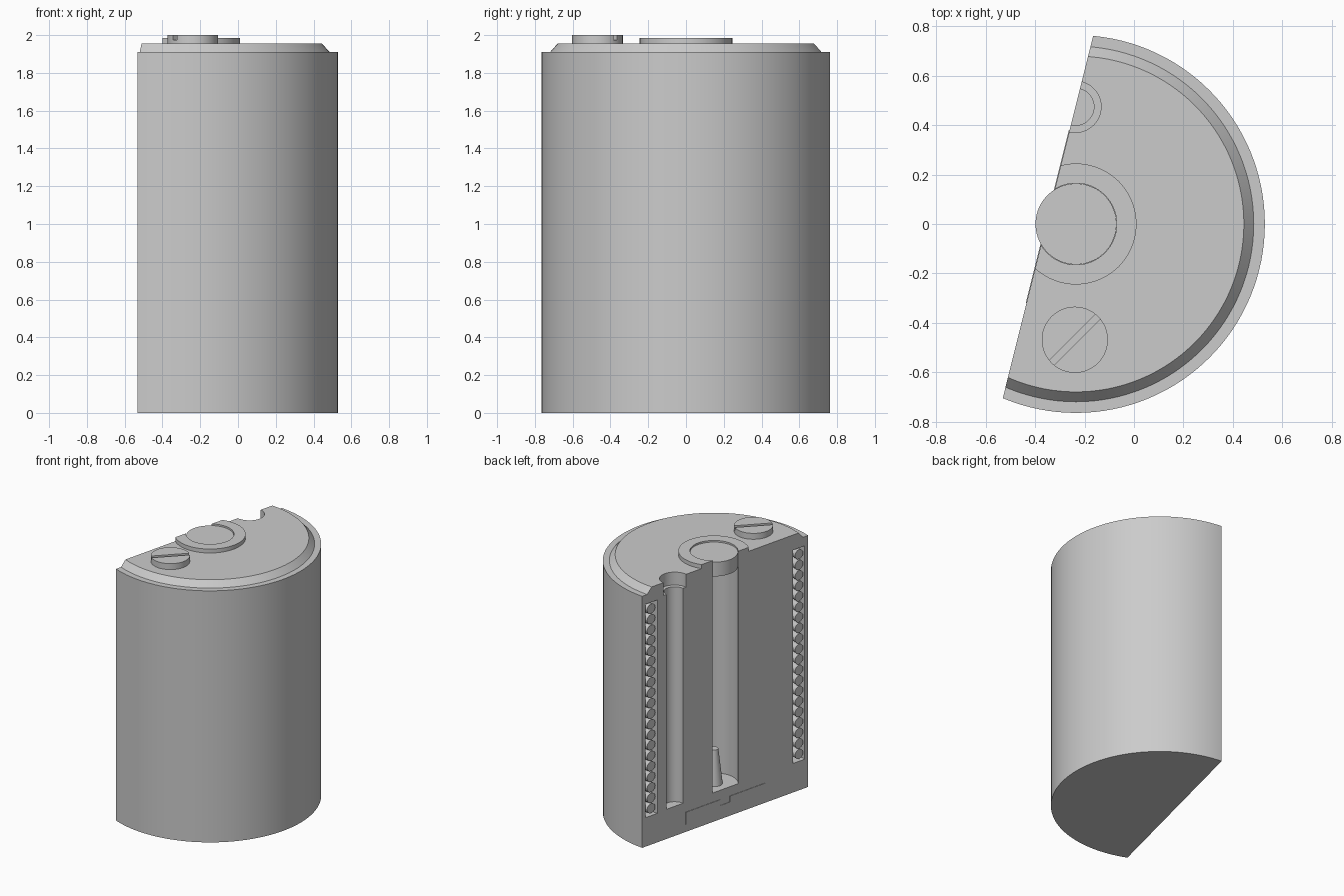
import bpy, bmesh
from math import radians, cos, sin, tau
from mathutils import Matrix, Vector

default = bpy.data.objects.get("Cube")
if default:
    bpy.data.objects.remove(default, do_unlink=True)

CUT = -0.117          # section plane, in the model's local frame
FLOOR, CEIL = 0.22, 1.84
BORE_R = 0.165
PLACE = Matrix.Translation((-0.235, 0, 0)) @ Matrix.Rotation(radians(-14), 4, 'Z')

grey = bpy.data.materials.new("plain_grey")
grey.use_nodes = True
grey.diffuse_color = (0.6, 0.6, 0.6, 1)
grey.node_tree.nodes["Principled BSDF"].inputs["Base Color"].default_value = (0.6, 0.6, 0.6, 1)


def make(name, bm):
    bmesh.ops.remove_doubles(bm, verts=bm.verts, dist=1e-5)
    bmesh.ops.recalc_face_normals(bm, faces=bm.faces)
    mesh = bpy.data.meshes.new(name)
    bm.to_mesh(mesh)
    bm.free()
    mesh.materials.append(grey)
    obj = bpy.data.objects.new(name, mesh)
    bpy.context.collection.objects.link(obj)
    return obj


def lathe(name, profile, closed=False, at=(0, 0), steps=96):
    """Spin (radius, height) points around a vertical axis."""
    bm = bmesh.new()
    verts = [bm.verts.new((r, 0, z)) for r, z in profile]
    pairs = list(zip(verts, verts[1:]))
    if closed:
        pairs.append((verts[-1], verts[0]))
    edges = [bm.edges.new(p) for p in pairs]
    bmesh.ops.spin(bm, geom=verts + edges, cent=(0, 0, 0), axis=(0, 0, 1),
                   angle=tau, steps=steps, use_duplicate=False)
    bmesh.ops.translate(bm, verts=bm.verts, vec=(at[0], at[1], 0))
    return make(name, bm)


def disc(name, r, low, high, at=(0, 0), steps=48):
    return lathe(name, [(0, low), (r, low), (r, high), (0, high)], at=at, steps=steps)


def box(name, size, centre, turn=0):
    bm = bmesh.new()
    bmesh.ops.create_cube(bm, size=1)
    bm.transform(Matrix.Translation(centre) @ Matrix.Rotation(turn, 4, 'Z')
                 @ Matrix.Diagonal((*size, 1)))
    return make(name, bm)


def subtract(obj, *cutters):
    for cutter in cutters:
        cutter.hide_render = True
        mod = obj.modifiers.new("cut", 'BOOLEAN')
        mod.operation = 'DIFFERENCE'
        mod.solver = 'EXACT'
        mod.object = cutter
    bpy.context.view_layer.update()
    graph = bpy.context.evaluated_depsgraph_get()
    mesh = bpy.data.meshes.new_from_object(obj.evaluated_get(graph))
    obj.modifiers.clear()
    obj.data = mesh


# Cutters: section block, bolt bore with counterbore, screw slot
section = box("section_cutter", (2, 4, 6), (CUT - 1, 0, 1))
bolt_at = (CUT, 0.46)
bore = lathe("bolt_bore_cutter", [(0, FLOOR + 0.005), (0.075, FLOOR + 0.005), (0.075, 1.857),
                                  (0.104, 1.857), (0.104, 2.2), (0, 2.2)], at=bolt_at, steps=48)
screw_at = (0.109, -0.456)
slot = box("slot_cutter", (0.5, 0.028, 0.06), (*screw_at, 2.005), radians(59))

# Housing: base, outer wall, chamfered lid and raised collar
housing = lathe("housing", [(0, 0), (0.765, 0), (0.765, 1.91), (0.72, 1.91), (0.68, 1.955),
                            (0.245, 1.955), (0.245, 1.985), (BORE_R, 1.985), (BORE_R, CEIL),
                            (0.735, CEIL), (0.735, FLOOR), (0, FLOOR)], steps=128)
subtract(housing, bore, section)

# Inner core with the central channel
core = lathe("core", [(BORE_R, FLOOR), (0.63, FLOOR), (0.63, CEIL), (BORE_R, CEIL)], closed=True)
subtract(core, bore, section)

# Stack of winding rings in the gap between core and wall
TURNS, WIRE, PITCH = 20, 0.037, 0.0798
bm = bmesh.new()
for i in range(TURNS):
    z = 0.275 + i * PITCH
    ring = [bm.verts.new((0.685 + WIRE * cos(tau * k / 12), 0, z + WIRE * sin(tau * k / 12)))
            for k in range(12)]
    edges = [bm.edges.new((ring[k - 1], ring[k])) for k in range(12)]
    bmesh.ops.spin(bm, geom=ring + edges, cent=(0, 0, 0), axis=(0, 0, 1),
                   angle=tau, steps=64, use_duplicate=False)
winding = make("winding", bm)
subtract(winding, section)

# Uncut parts: centre plug, cone pin and slotted screw
plug = disc("centre_plug", BORE_R - 0.001, 1.865, 1.973, steps=64)
pin = lathe("cone_pin", [(0, FLOOR), (0.06, FLOOR), (0.03, 0.484), (0, 0.484)], steps=32)
screw = disc("screw_head", 0.134, 1.95, 2.0, at=screw_at)
subtract(screw, slot)

# Notched inlay on the section face of the base
outline = [(-0.36, 0.055), (0.36, 0.055), (0.36, 0.15), (0.05, 0.15),
           (0.05, 0.105), (-0.04, 0.105), (-0.04, 0.15), (-0.36, 0.15)]
bm = bmesh.new()
face = bm.faces.new([bm.verts.new((CUT, y, z)) for y, z in outline])
side = bmesh.ops.extrude_face_region(bm, geom=[face])
bmesh.ops.translate(bm, vec=Vector((-0.003, 0, 0)),
                    verts=[v for v in side["geom"] if isinstance(v, bmesh.types.BMVert)])
inlay = make("base_inlay", bm)

# Remove the helpers, then shade and place the parts
for cutter in (section, bore, slot):
    bpy.data.objects.remove(cutter, do_unlink=True)
bpy.ops.object.select_all(action='DESELECT')
for part in (housing, core, winding, plug, pin, screw, inlay):
    part.matrix_world = PLACE
    part.select_set(True)
    bpy.context.view_layer.objects.active = part
bpy.ops.object.shade_smooth_by_angle(angle=radians(30))
